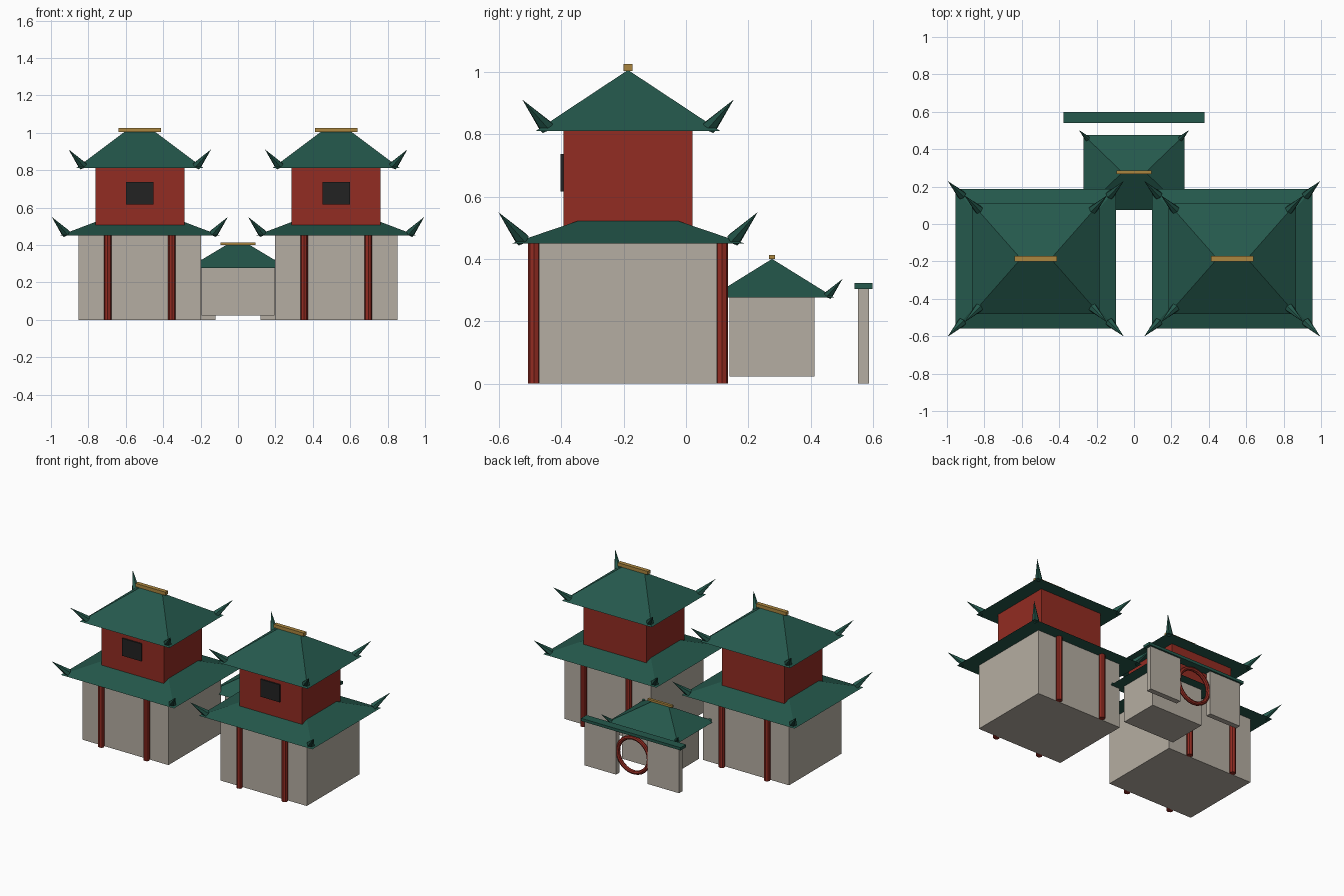
import bpy, bmesh
from mathutils import Vector

cube = bpy.data.objects.get("Cube")
if cube:
    bpy.data.objects.remove(cube, do_unlink=True)


def material(name, rgb):
    mat = bpy.data.materials.new(name)
    mat.use_nodes = True
    mat.diffuse_color = (*rgb, 1)
    mat.node_tree.nodes["Principled BSDF"].inputs["Base Color"].default_value = (*rgb, 1)
    return mat


STONE = material("pale_stone", (0.46, 0.42, 0.36))
RED = material("red_lacquer", (0.29, 0.025, 0.016))
GREEN = material("green_tile", (0.018, 0.098, 0.072))
GOLD = material("gold_trim", (0.41, 0.24, 0.05))
DARK = material("dark_window", (0.016, 0.016, 0.016))


def finish(name, bm, mat):
    mesh = bpy.data.meshes.new(name)
    bmesh.ops.recalc_face_normals(bm, faces=bm.faces)
    bm.to_mesh(mesh)
    bm.free()
    mesh.materials.append(mat)
    obj = bpy.data.objects.new(name, mesh)
    bpy.context.collection.objects.link(obj)
    return obj


def block(name, mat, cx, cy, hx, hy, z0, z1, top=None):
    """Box with half sizes hx, hy; 'top' gives other half sizes for its upper face."""
    tx, ty = top or (hx, hy)
    bm = bmesh.new()
    bmesh.ops.create_cube(bm, size=2)
    for v in bm.verts:
        sx, sy = (tx, ty) if v.co.z > 0 else (hx, hy)
        v.co = (cx + v.co.x * sx, cy + v.co.y * sy, z1 if v.co.z > 0 else z0)
    bmesh.ops.remove_doubles(bm, verts=bm.verts, dist=1e-5)
    return finish(name, bm, mat)


def cone(name, mat, start, end, r0, r1, sides):
    start, end = Vector(start), Vector(end)
    axis = end - start
    bm = bmesh.new()
    bmesh.ops.create_cone(bm, cap_ends=True, segments=sides, radius1=r0, radius2=r1,
                          depth=axis.length)
    turn = axis.to_track_quat('Z', 'Y')
    for v in bm.verts:
        v.co = turn @ v.co + (start + end) / 2
    return finish(name, bm, mat)


def roof(name, cx, cy, hx, hy, z0, z1, top, horn=1.0):
    """Hipped roof with an upswept horn at each corner."""
    block(name, GREEN, cx, cy, hx, hy, z0, z1, top)
    for sx in (-1, 1):
        for sy in (-1, 1):
            corner = Vector((cx + sx * hx, cy + sy * hy, z0))
            inner = corner + horn * Vector((-0.035 * sx, -0.033 * sy, 0.012))
            tip = corner + horn * Vector((0.041 * sx, 0.044 * sy, 0.1))
            cone(name + "_horn", GREEN, inner, tip, 0.025 * horn, 0, 6)


# Twin towers
TY = -0.186
for side, label in ((1, "left"), (-1, "right")):
    x = side * 0.525
    tower = label + "_tower"
    block(tower + "_base", STONE, x, TY, 0.327, 0.285, 0, 0.452)
    block(tower + "_upper_room", RED, x, TY, 0.238, 0.207, 0.452, 0.812)
    roof(tower + "_lower_roof", x, TY, 0.43, 0.372, 0.45, 0.522, (0.24, 0.16))
    roof(tower + "_upper_roof", x, TY, 0.34, 0.295, 0.811, 1.006, (0.08, 0))
    block(tower + "_ridge_cap", GOLD, x, TY, 0.114, 0.014, 1.003, 1.026)
    block(tower + "_window", DARK, x, TY - 0.211, 0.073, 0.0049, 0.617, 0.737)
    for px in (-0.172, 0.172):
        for py in (-0.301, 0.301):
            cone(tower + "_pillar", RED, (x + px, TY + py, 0), (x + px, TY + py, 0.452),
                 0.02, 0.02, 8)

# Small hall between the towers
HY = 0.276
block("hall_body", STONE, 0, HY, 0.196, 0.136, 0.022, 0.278)
roof("hall_roof", 0, HY, 0.27, 0.2, 0.276, 0.4, (0.062, 0), 0.6)
block("hall_ridge_cap", GOLD, 0, HY, 0.093, 0.009, 0.399, 0.413)

# Rear gate with a round red opening frame
GY = 0.569
for side, label in ((1, "left"), (-1, "right")):
    block(label + "_gate_wall", STONE, side * 0.239, GY, 0.119, 0.018, 0, 0.304)
block("gate_coping", GREEN, 0, GY, 0.378, 0.029, 0.303, 0.322)
bpy.ops.mesh.primitive_torus_add(major_radius=0.118, minor_radius=0.014, major_segments=24,
                                 minor_segments=8, location=(0, GY, 0.16),
                                 rotation=(1.5708, 0, 0))
ring = bpy.context.object
ring.name = "gate_ring"
ring.data.materials.append(RED)
